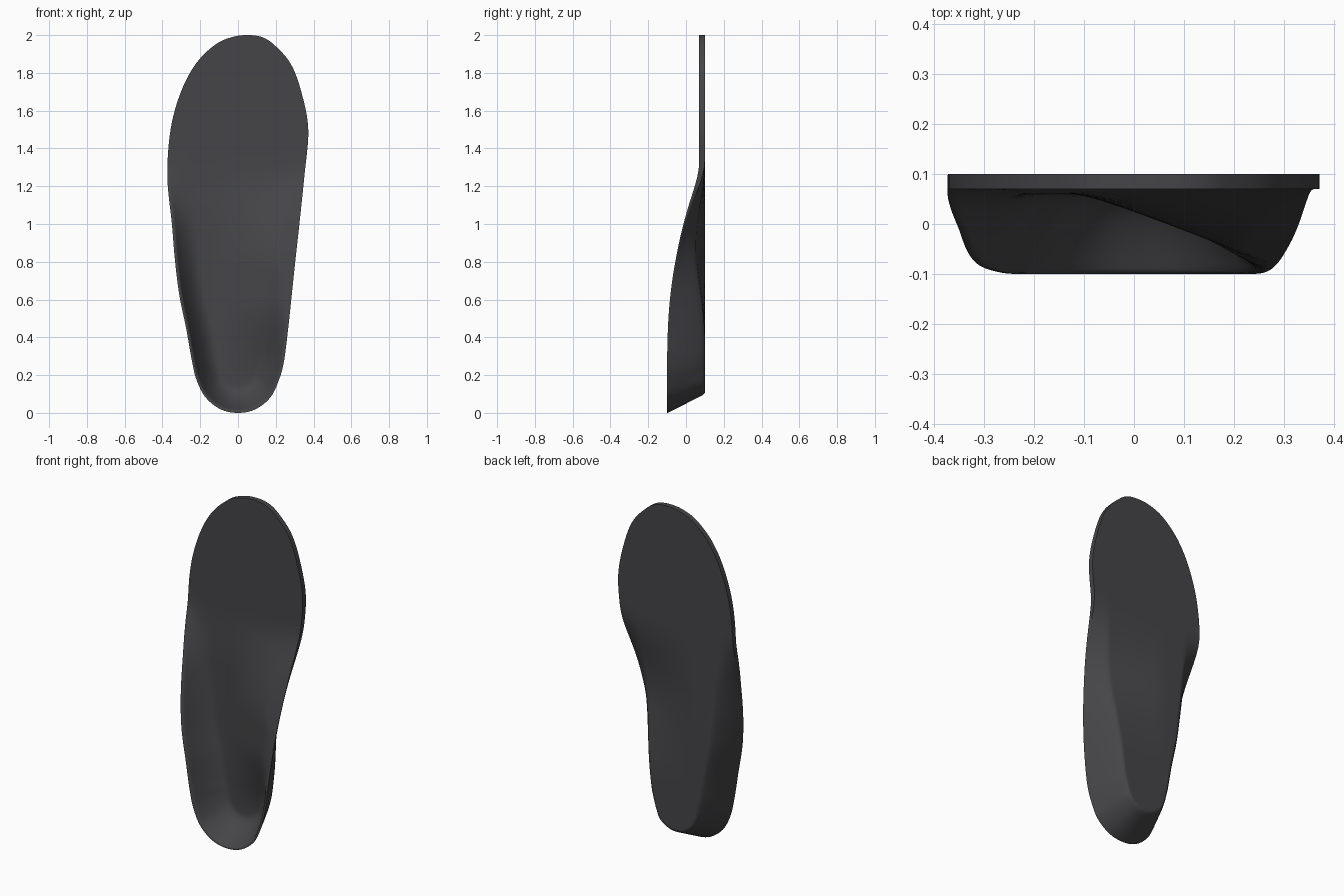
import bpy, bmesh
from mathutils import Vector

if "Cube" in bpy.data.objects:
    bpy.data.objects.remove(bpy.data.objects["Cube"])

# Outline of the rim seen from the front: z, left x, right x
ROWS = [(.018, -.09, .09), (.08, -.17, .17), (.17, -.218, .215), (.27, -.243, .243),
        (.45, -.275, .266), (.62, -.31, .284), (.8, -.333, .303), (1.0, -.35, .325),
        (1.25, -.374, .351), (1.5, -.357, .372), (1.7, -.302, .335), (1.85, -.222, .278),
        (1.95, -.12, .19), (1.99, -.03, .125)]
# Rim height profile seen from the side: z, y
RIM = [(-1, -.1), (.25, -.1), (.5, -.093), (.7, -.073), (.9, -.037), (1.05, 0),
       (1.2, .046), (1.27, .064), (1.34, .07), (3, .07)]
SUB, RINGS = 6, 28


def smooth(a, b, v):
    t = max(0, min(1, (v - a) / (b - a)))
    return t * t * (3 - 2 * t)


def catmull(a, b, c, d, t):
    return .5 * (2 * b + (c - a) * t + (2 * a - 5 * b + 4 * c - d) * t * t
                 + (3 * b - a - 3 * c + d) * t ** 3)


def rim_y(z):
    for i in range(len(RIM) - 1):
        (z0, y0), (z1, y1) = RIM[i], RIM[i + 1]
        if z <= z1:
            break
    p, q = RIM[max(i - 1, 0)], RIM[min(i + 2, len(RIM) - 1)]
    m0 = (y1 - p[1]) / (z1 - p[0])
    m1 = (q[1] - y0) / (q[0] - z0)
    t, s = (z - z0) / (z1 - z0), z1 - z0
    y = ((2*t**3 - 3*t*t + 1) * y0 + (t**3 - 2*t*t + t) * s * m0
         + (3*t*t - 2*t**3) * y1 + (t**3 - t*t) * s * m1)
    return max(-.1, min(.07, y))


def arch_rise(x, z):
    # Arch support on the right
    u = max(0, x + .13)
    return smooth(1.32, .75, z) * smooth(.15, .6, z) * .40 * u * u / (u + .06)


# Closed outline starting at the heel, going up the left and down the right
ctrl = ([Vector((0, 0))] + [Vector((l, z)) for z, l, r in ROWS] + [Vector((.05, 2.0))]
        + [Vector((r, z)) for z, l, r in reversed(ROWS)])
n = len(ctrl)
outline = [catmull(ctrl[i - 1], ctrl[i], ctrl[(i + 1) % n], ctrl[(i + 2) % n], j / SUB)
           for i in range(n) for j in range(SUB)]
N = len(outline)

bm = bmesh.new()
front, back = [], []
for i, p in enumerate(outline):
    cz = max(.3, min(1.7, (p.y + outline[-i % N].y) / 2))
    c = Vector((.03 * smooth(1.2, 1.7, cz), cz))
    length = (p - c).length
    heel = smooth(.3, .05, p.y)
    width = .1
    h = rim_y(p.y)
    frow, brow = [], []
    for r in range(RINGS + 1):
        k = 1 - (r / RINGS) ** 1.5
        q = c + (p - c) * k
        d = (1 - k) * length
        rise = arch_rise(q.x, q.y)
        base = .07 - .01 * smooth(1.3, 1.0, q.y)
        f = max(base - rise, rim_y(q.y))
        # Inner wall of the cup
        w = 1 - max(0, min(1, (d - .012) / (width + .03)))
        fy = f + (min(h, f) - f) * w ** 2.0
        # Outer wall of the cup
        bf = .1 - .6 * rise * smooth(.35, 1.1, q.y)
        w = 1 - min(1, d / width)
        edge = min(bf, h + .004 + .026 * smooth(.9, 1.35, p.y))
        by = bf + (edge - bf) * w ** (1.35 - .35 * heel)
        by = max(by, fy + .004)
        frow.append(bm.verts.new((q.x, fy, q.y)))
        brow.append(bm.verts.new((q.x, by, q.y)))
    front.append(frow)
    back.append(brow)

# Skin both sides and join them along the rim
for i in range(N):
    j = (i + 1) % N
    for r in range(RINGS):
        bm.faces.new((front[i][r], front[j][r], front[j][r + 1], front[i][r + 1]))
        bm.faces.new((back[i][r], back[i][r + 1], back[j][r + 1], back[j][r]))
    bm.faces.new((front[i][0], back[i][0], back[j][0], front[j][0]))
bmesh.ops.remove_doubles(bm, verts=bm.verts, dist=.0008)
bmesh.ops.recalc_face_normals(bm, faces=bm.faces)

mesh = bpy.data.meshes.new("insole")
bm.to_mesh(mesh)
bm.free()
insole = bpy.data.objects.new("insole", mesh)
bpy.context.collection.objects.link(insole)

# Dark foam colour
foam = bpy.data.materials.new("dark_foam")
foam.diffuse_color = (.06, .06, .065, 1)
foam.use_nodes = True
foam.node_tree.nodes["Principled BSDF"].inputs["Base Color"].default_value = foam.diffuse_color
mesh.materials.append(foam)

bpy.context.view_layer.objects.active = insole
insole.select_set(True)
bpy.ops.object.shade_smooth_by_angle(angle=1.25)
